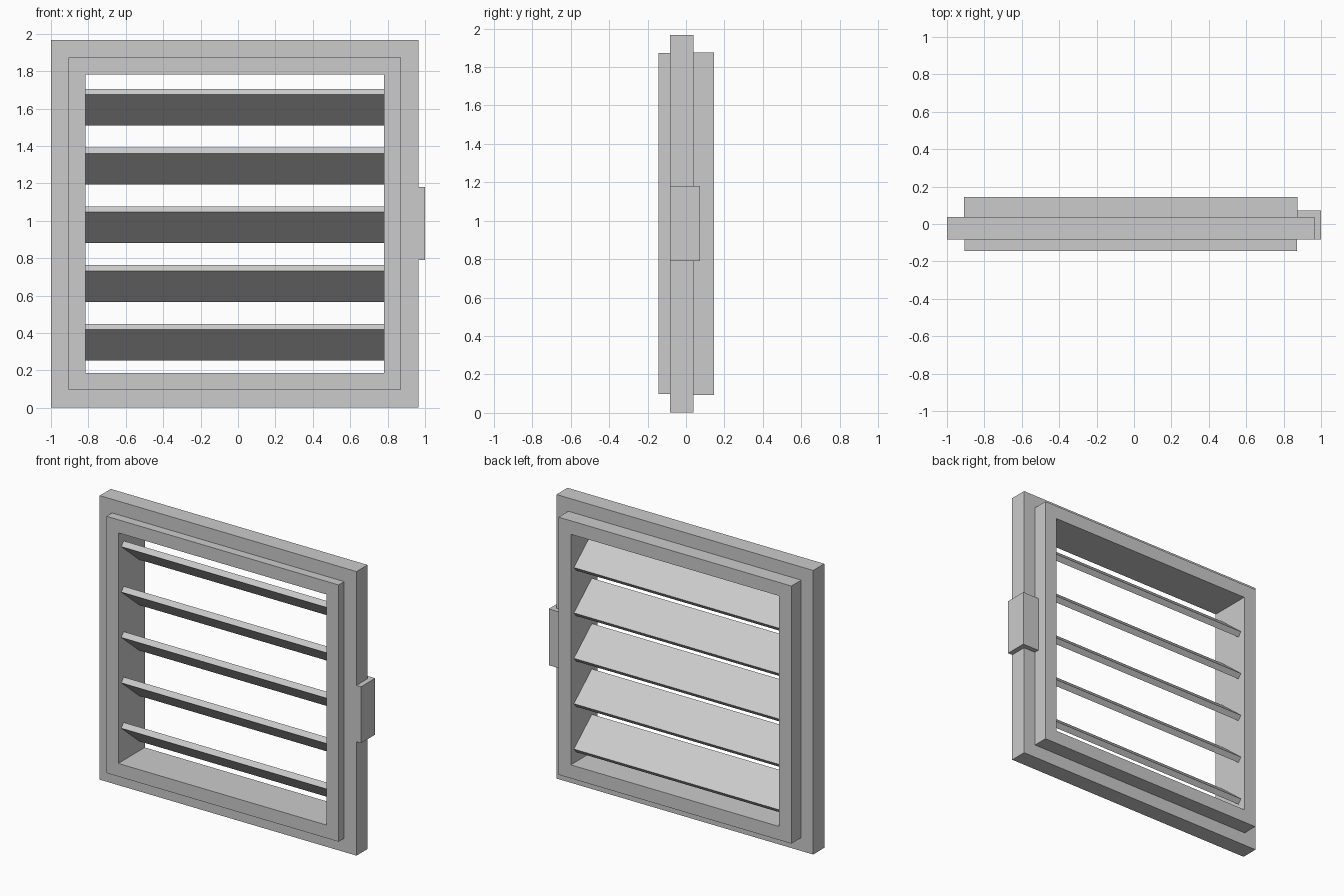
import bpy, bmesh, math
from mathutils import Matrix, Vector

cube = bpy.data.objects.get("Cube")
if cube:
    bpy.data.objects.remove(cube, do_unlink=True)

GREY = (0.6, 0.6, 0.6, 1)
metal = bpy.data.materials.new("light grey metal")
metal.use_nodes = True
metal.diffuse_color = GREY
metal.node_tree.nodes["Principled BSDF"].inputs["Base Color"].default_value = GREY

CX, CZ = -0.0175, 0.985      # centre of the frame
OPEN_W, OPEN_H = 0.7975, 0.7975  # half size of the opening


def finish(name, bm):
    bmesh.ops.recalc_face_normals(bm, faces=bm.faces)
    mesh = bpy.data.meshes.new(name)
    bm.to_mesh(mesh)
    bm.free()
    mesh.materials.append(metal)
    obj = bpy.data.objects.new(name, mesh)
    bpy.context.collection.objects.link(obj)
    return obj


def ring(name, half_w, half_h, y0, y1):
    """Rectangular frame around the opening, from y0 to y1."""
    bm = bmesh.new()
    loops = []
    for w, h, y in ((half_w, half_h, y0), (half_w, half_h, y1),
                    (OPEN_W, OPEN_H, y1), (OPEN_W, OPEN_H, y0)):
        loops.append([bm.verts.new((CX + sx * w, y, CZ + sz * h))
                      for sx, sz in ((-1, -1), (1, -1), (1, 1), (-1, 1))])
    for i in range(4):
        a, b = loops[i], loops[(i + 1) % 4]
        for j in range(4):
            k = (j + 1) % 4
            bm.faces.new((a[j], a[k], b[k], b[j]))
    return finish(name, bm)


# Stepped frame: front lip, wide flange, back box
ring("front_lip", 0.888, 0.888, -0.144, -0.083)
ring("flange", 0.9825, 0.9825, -0.083, 0.038)
ring("back_box", 0.891, 0.891, 0.038, 0.145)

# Latch wrapping the back corner of the flange
bm = bmesh.new()
profile = [(0.965, -0.083), (1, -0.083), (1, 0.072),
           (0.872, 0.072), (0.872, 0.038), (0.965, 0.038)]
face = bm.faces.new([bm.verts.new((x, y, 0.79)) for x, y in profile])
up = bmesh.ops.extrude_face_region(bm, geom=[face])
bmesh.ops.translate(bm, vec=(0, 0, 0.39),
                    verts=[v for v in up["geom"] if isinstance(v, bmesh.types.BMVert)])
finish("side_latch", bm)

# Tilted slats, high at the front and low at the back
for i in range(5):
    bm = bmesh.new()
    bmesh.ops.create_cube(bm, size=1, matrix=Matrix.Diagonal(
        Vector((2 * OPEN_W, 0.257, 0.04, 1))))
    slat = finish(f"slat_{i + 1}", bm)
    slat.rotation_euler.x = math.radians(-40)
    slat.location = (CX, 0, 0.351 + 0.314 * i)
